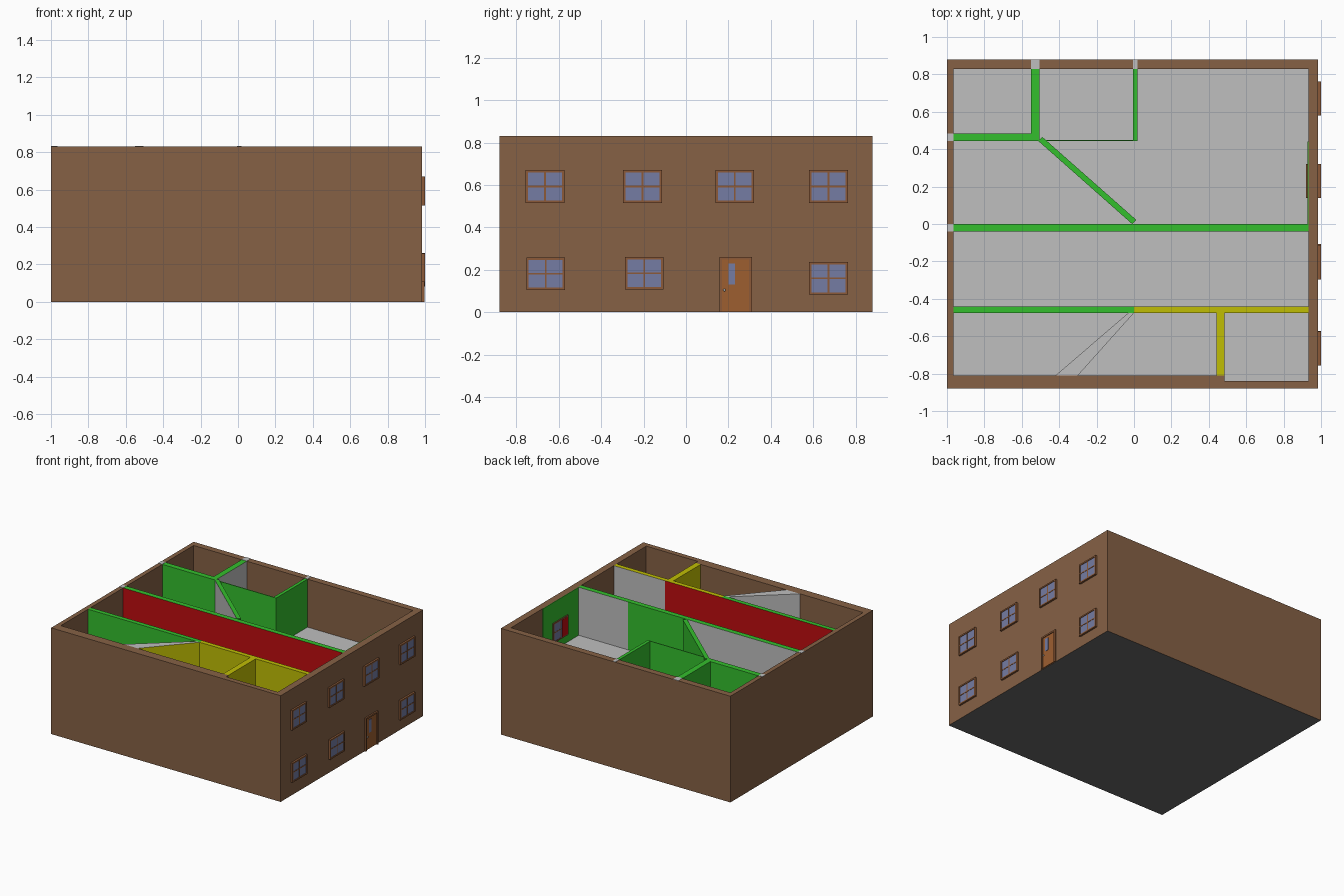
import bpy
import bmesh

cube = bpy.data.objects.get("Cube")
if cube:
    bpy.data.objects.remove(cube, do_unlink=True)

# Materials: one per flat colour, given as 0-255 sRGB
def linear(v):
    v /= 255
    return v / 12.92 if v <= 0.04045 else ((v + 0.055) / 1.055) ** 2.4

def make_material(name, rgb):
    m = bpy.data.materials.new(name)
    m.use_nodes = True
    col = (*[linear(v) for v in rgb], 1)
    m.diffuse_color = col
    m.node_tree.nodes["Principled BSDF"].inputs["Base Color"].default_value = col
    return m

MATS = {name: make_material(name, rgb) for name, rgb in {
    "brown": (134, 97, 69), "green": (52, 191, 45), "red": (190, 12, 15),
    "yellow": (192, 190, 4), "light grey": (191, 191, 191),
    "dark grey": (103, 103, 103), "glass blue": (117, 124, 163),
    "door orange": (157, 94, 48), "frame brown": (140, 90, 56)}.items()}


def prism(name, pts, z0, z1, sides, top=None):
    """Upright prism over a counter-clockwise outline; one colour per side."""
    if isinstance(sides, str):
        sides = [sides] * len(pts)
    top = top or sides[0]
    names = list(dict.fromkeys([*sides, top]))
    bm = bmesh.new()
    lo = [bm.verts.new((x, y, z0)) for x, y in pts]
    hi = [bm.verts.new((x, y, z1)) for x, y in pts]
    bm.faces.new(hi).material_index = names.index(top)
    bm.faces.new(lo[::-1]).material_index = names.index(top)
    n = len(pts)
    for i in range(n):
        j = (i + 1) % n
        f = bm.faces.new((lo[i], lo[j], hi[j], hi[i]))
        f.material_index = names.index(sides[i])
    me = bpy.data.meshes.new(name)
    bm.to_mesh(me)
    bm.free()
    for c in names:
        me.materials.append(MATS[c])
    ob = bpy.data.objects.new(name, me)
    bpy.context.collection.objects.link(ob)
    return ob


def box(name, x0, x1, y0, y1, z0, z1, sides, top=None):
    """Box; sides run south, east, north, west."""
    return prism(name, [(x0, y0), (x1, y0), (x1, y1), (x0, y1)], z0, z1, sides, top)


# Overall heights and outline
W, E, S, N, TOP, FLOOR = -1.0, 0.985, -0.88, 0.88, 0.83, 0.455
IW, IE, IN = -0.965, 0.932, 0.83

# Outer shell
box("base", W, E, S, N, 0, 0.004, "brown", "dark grey")
box("west_wall", W, IW, S, N, 0.004, TOP, "brown")
box("east_wall", IE, E, S, N, 0.004, TOP, "brown")
box("back_wall", IW, IE, IN, N, 0.004, TOP, "brown")
box("front_wall_west", IW, 0.485, S, -0.81, 0.004, TOP, "brown")
box("front_wall_east", 0.485, IE, S, -0.84, 0.004, TOP, "brown")
box("upper_floor", IW, IE, -0.84, IN, FLOOR - 0.02, FLOOR, "light grey")


def inner(name, x0, x1, y0, y1, sides, top):
    box(name, x0, x1, y0, y1, FLOOR, TOP, sides, top)


# Long middle wall, in sections with different back colours
for label, x0, x1, back in (("west", IW, 0, "light grey"),
                            ("centre", 0, 0.5, "green"),
                            ("east", 0.5, IE, "light grey")):
    inner("middle_wall_" + label, x0, x1, -0.04, 0,
          ["red", "green", back, "green"], "green")

# Front room wall
for label, x0, x1, front, back in (("west", IW, 0, "green", "red"),
                                   ("centre", 0, 0.49, "yellow", "red"),
                                   ("east", 0.49, IE, "yellow", "light grey")):
    inner("front_room_wall_" + label, x0, x1, -0.475, -0.44,
          [front, front, back, front], front)
inner("front_partition", 0.44, 0.485, -0.81, -0.475, "yellow", "yellow")

# Back rooms
inner("back_left_wall", IW, -0.55, 0.443, 0.485, "green", "green")
inner("back_cross_wall", -0.55, -0.505, 0.443, IN,
      ["green", "light grey", "green", "green"], "green")
inner("back_thin_wall", -0.505, 0, 0.443, 0.449, "green", "green")
inner("back_partition", -0.005, 0.02, 0.443, IN, "green", "green")

# Diagonal walls
prism("back_diagonal_wall", [(-0.512, 0.444), (-0.01, 0.0), (0.012, 0.022), (-0.49, 0.465)],
      FLOOR, TOP, ["light grey", "green", "green", "green"], "green")
prism("front_diagonal_wall", [(-0.42, -0.81), (-0.3, -0.81), (0, -0.475), (-0.03, -0.475)],
      FLOOR, TOP, ["light grey", "yellow", "light grey", "light grey"], "light grey")

# Painted panel inside the east wall
box("east_inner_panel", IE - 0.004, IE, 0, 0.44, FLOOR, TOP, "green")

# Grey caps where inner walls meet the rim
for label, x0, x1, y0, y1 in (("back_cross", -0.55, -0.505, IN, N),
                              ("back_partition", -0.005, 0.02, IN, N),
                              ("back_left", W, IW, 0.443, 0.485),
                              ("middle", W, IW, -0.04, 0)):
    box(label + "_cap", x0, x1, y0, y1, TOP - 0.001, TOP + 0.002, "light grey")


def window(name, yc, z0, z1, x0=E, x1=1.0, half=0.091):
    """Framed four-pane window on a wall facing east or west."""
    b, zc, xm = 0.011, (z0 + z1) / 2, (x0 + x1) / 2
    y0, y1 = yc - half, yc + half
    box(name + "_glass", xm - 0.003, xm + 0.003, y0 + b, y1 - b, z0 + b, z1 - b, "glass blue")
    for part, a, c, d, e in (("left", y0, y0 + b, z0, z1), ("right", y1 - b, y1, z0, z1),
                             ("sill", y0 + b, y1 - b, z0, z0 + b),
                             ("head", y0 + b, y1 - b, z1 - b, z1)):
        box(f"{name}_{part}", x0, x1, a, c, d, e, "frame brown")
    m = 0.004
    box(name + "_mullion", xm - 0.004, xm + 0.005, yc - m, yc + m, z0 + b, z1 - b, "frame brown")
    box(name + "_crossbar", xm - 0.004, xm + 0.005, y0 + b, y1 - b, zc - m, zc + m, "frame brown")


# Windows on the east wall
for i, yc in enumerate((-0.665, -0.205, 0.23, 0.672)):
    window(f"upper_window_{i + 1}", yc, 0.515, 0.67)
for i, (yc, z0) in enumerate(((-0.662, 0.105), (-0.197, 0.107), (0.672, 0.083))):
    window(f"lower_window_{i + 1}", yc, z0, z0 + 0.153)

# Inside of the third upper window, with a red blind
window("inner_window", 0.23, 0.515, 0.67, IE - 0.012, IE - 0.002)
box("inner_blind", IE - 0.013, IE - 0.008, 0.145, 0.215, 0.525, 0.66, "red")

# Front door with frame, glass slit and knob
box("door_slab", E, E + 0.006, 0.17, 0.298, 0.004, 0.248, "door orange")
for part, y0, y1, z0, z1 in (("left", 0.157, 0.17, 0, 0.26), ("right", 0.298, 0.311, 0, 0.26),
                             ("head", 0.17, 0.298, 0.248, 0.26)):
    box("door_frame_" + part, E, 0.997, y0, y1, z0, z1, "frame brown")
box("door_glass", E + 0.005, E + 0.009, 0.2, 0.231, 0.13, 0.23, "glass blue")
bpy.ops.mesh.primitive_uv_sphere_add(segments=12, ring_count=8, radius=0.006,
                                     location=(E + 0.009, 0.181, 0.104))
knob = bpy.context.object
knob.name = "door_knob"
knob.data.materials.append(MATS["light grey"])
bpy.ops.object.shade_smooth_by_angle()
